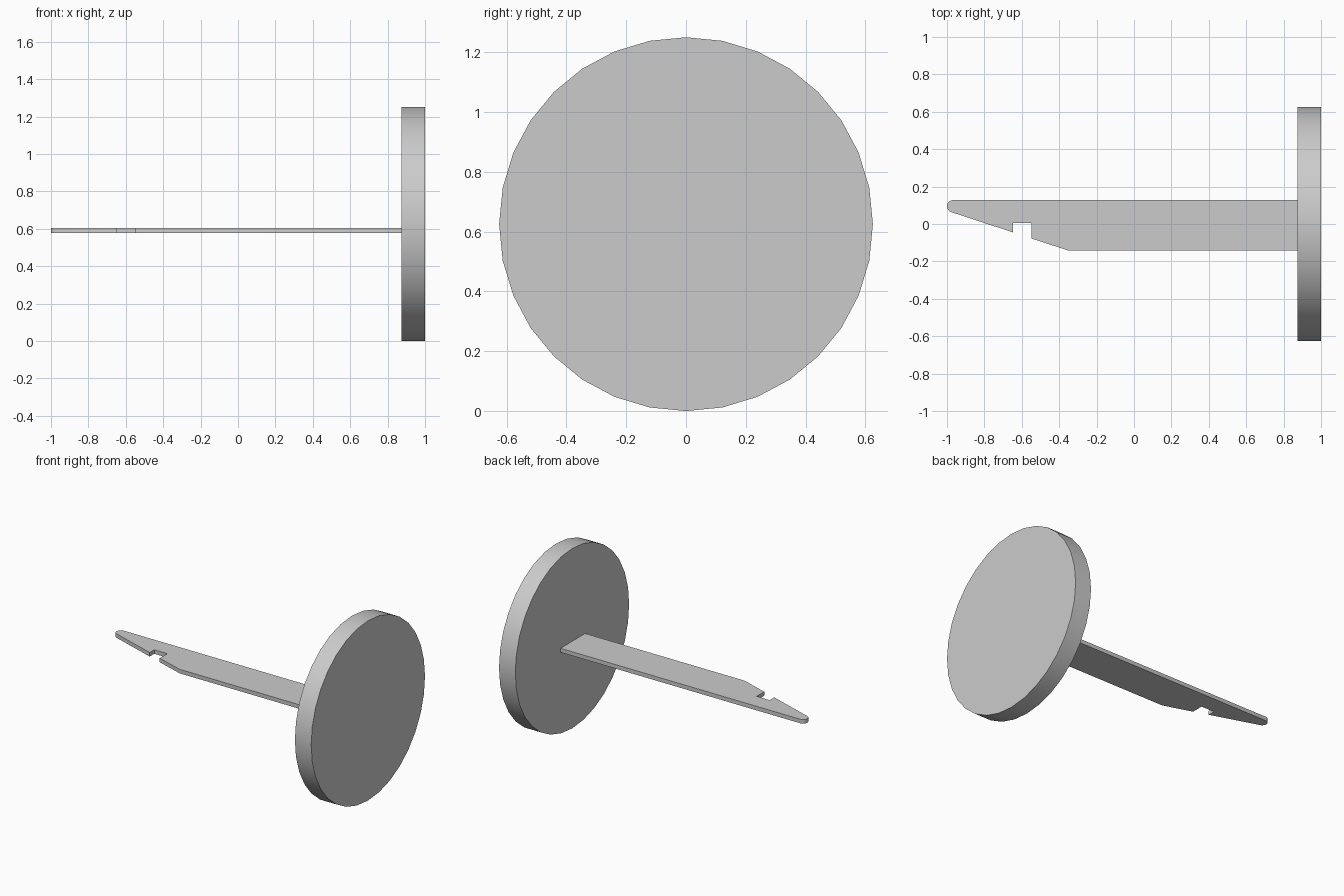
import bpy, bmesh
from math import cos, sin, radians, pi
from mathutils import Vector

cube = bpy.data.objects.get("Cube")
if cube:
    bpy.data.objects.remove(cube, do_unlink=True)

GREY = (0.6, 0.6, 0.6, 1.0)
grey = bpy.data.materials.new("plain_grey")
grey.use_nodes = True
grey.diffuse_color = GREY
grey.node_tree.nodes["Principled BSDF"].inputs["Base Color"].default_value = GREY


def finish(obj, name):
    obj.name = obj.data.name = name
    obj.data.materials.append(grey)
    bpy.ops.object.select_all(action='DESELECT')
    obj.select_set(True)
    bpy.context.view_layer.objects.active = obj
    bpy.ops.object.shade_smooth_by_angle(angle=radians(30))


# Round end disc, axis along x
RADIUS, DISC_IN, DISC_OUT = 0.625, 0.875, 1.0
bpy.ops.mesh.primitive_cylinder_add(
    vertices=32, radius=RADIUS, depth=DISC_OUT - DISC_IN,
    location=((DISC_IN + DISC_OUT) / 2, 0, RADIUS), rotation=(0, pi / 2, 0))
finish(bpy.context.object, "end_disc")

# Flat blade: rounded tip, slanted edge with a square notch
BOTTOM, TOP = 0.577, 0.605
TIP, TIP_R = Vector((-0.967, 0.095)), 0.033
profile = [(DISC_IN, -0.142), (DISC_IN, 0.128)]
for i in range(9):
    a = radians(90 + 162 * i / 8)
    profile.append((TIP.x + TIP_R * cos(a), TIP.y + TIP_R * sin(a)))
profile += [(-0.647, -0.045), (-0.647, 0.005), (-0.547, 0.005),
            (-0.547, -0.078), (-0.35, -0.142)]

bm = bmesh.new()
base = bm.faces.new([bm.verts.new((x, y, BOTTOM)) for x, y in profile])
ext = bmesh.ops.extrude_face_region(bm, geom=[base], use_keep_orig=True)
bmesh.ops.translate(bm, vec=(0, 0, TOP - BOTTOM),
                    verts=[v for v in ext["geom"] if isinstance(v, bmesh.types.BMVert)])
bmesh.ops.recalc_face_normals(bm, faces=bm.faces)
mesh = bpy.data.meshes.new("blade")
bm.to_mesh(mesh)
bm.free()
blade = bpy.data.objects.new("blade", mesh)
bpy.context.collection.objects.link(blade)
finish(blade, "blade")
